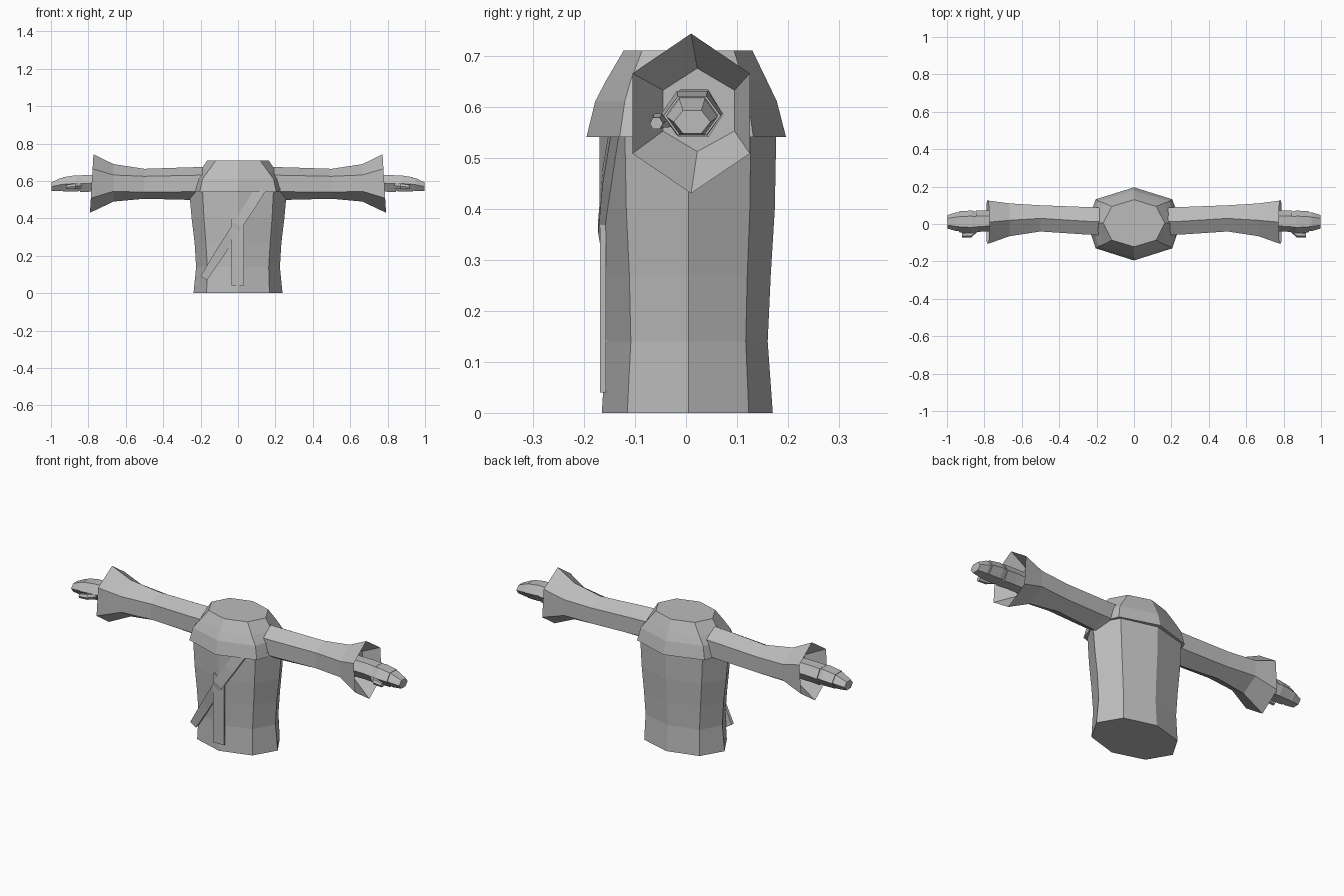
import bpy, bmesh, math
from mathutils import Vector

grey = bpy.data.materials.new("plain grey")
grey.diffuse_color = (0.5, 0.5, 0.5, 1)


def loft(name, rings, mirror=False):
    """Skin a list of equal-length point rings and cap both ends."""
    bm = bmesh.new()
    rows = [[bm.verts.new(p) for p in r] for r in rings]
    n = len(rows[0])
    for a, b in zip(rows, rows[1:]):
        for i in range(n):
            j = (i + 1) % n
            bm.faces.new((a[i], a[j], b[j], b[i]))
    bm.faces.new(rows[0])
    bm.faces.new(rows[-1])
    bmesh.ops.recalc_face_normals(bm, faces=bm.faces[:])
    me = bpy.data.meshes.new(name)
    bm.to_mesh(me)
    bm.free()
    me.materials.append(grey)
    ob = bpy.data.objects.new(name, me)
    bpy.context.collection.objects.link(ob)
    if mirror:
        ob.modifiers.new("other side", 'MIRROR').use_axis[0] = True
    return ob


def octagon(z, wide, corner_x, front, back, corner_f, corner_b, mid=0.005):
    """Eight-point body section with points at front, back and sides."""
    return [Vector(p) for p in (
        (0, front, z), (corner_x, corner_f, z), (wide, mid, z), (corner_x, corner_b, z),
        (0, back, z), (-corner_x, corner_b, z), (-wide, mid, z), (-corner_x, corner_f, z))]


def hexagon(x, yc, y0, y1, top, up, low, bot, slant=0):
    """Six-point sleeve section, points at top and bottom."""
    return [Vector((x + slant * (0.59 - z), y, z)) for y, z in
            ((yc, top), (y1, up), (y1, low), (yc, bot), (y0, low), (y0, up))]


# Torso
loft("torso", [
    octagon(0.00, 0.238, 0.168, -0.165, 0.170, -0.115, 0.123),
    octagon(0.14, 0.224, 0.164, -0.156, 0.160, -0.108, 0.117),
    octagon(0.27, 0.232, 0.172, -0.161, 0.166, -0.111, 0.120),
    octagon(0.40, 0.248, 0.182, -0.169, 0.174, -0.117, 0.125),
    octagon(0.56, 0.262, 0.190, -0.170, 0.177, -0.120, 0.127)])

# Shoulder cape
loft("shoulder_cape", [
    octagon(0.54, 0.250, 0.205, -0.195, 0.196, -0.130, 0.132),
    octagon(0.61, 0.228, 0.190, -0.178, 0.178, -0.120, 0.122),
    octagon(0.652, 0.203, 0.160, -0.156, 0.158, -0.108, 0.112),
    octagon(0.71, 0.165, 0.118, -0.122, 0.130, -0.086, 0.094)])

# Sleeves with flared, hollow cuffs
loft("sleeve", [
    hexagon(0.170, 0.012, -0.060, 0.088, 0.675, 0.632, 0.545, 0.497),
    hexagon(0.260, 0.015, -0.056, 0.091, 0.673, 0.630, 0.543, 0.499),
    hexagon(0.500, 0.030, -0.040, 0.100, 0.665, 0.625, 0.540, 0.505),
    hexagon(0.665, 0.020, -0.065, 0.110, 0.690, 0.632, 0.545, 0.490),
    hexagon(0.782, 0.010, -0.105, 0.125, 0.743, 0.665, 0.508, 0.430, 0.06),
    hexagon(0.690, 0.022, -0.045, 0.095, 0.675, 0.632, 0.552, 0.512)], mirror=True)


def hand_ring(x, yc, ry, zc, rz, n=6, turn=0.0):
    return [Vector((x, yc + ry * math.cos(turn + i * math.tau / n),
                    zc + rz * math.sin(turn + i * math.tau / n))) for i in range(n)]


# Wrist, palm and fingers
loft("wrist", [
    hand_ring(0.680, 0.016, 0.055, 0.588, 0.052),
    hand_ring(0.785, 0.016, 0.055, 0.588, 0.052),
    hand_ring(0.845, 0.015, 0.058, 0.585, 0.052)], mirror=True)
loft("palm", [
    hand_ring(0.815, 0.012, 0.048, 0.588, 0.046),
    hand_ring(0.870, 0.012, 0.060, 0.587, 0.050),
    hand_ring(0.935, 0.012, 0.056, 0.582, 0.044)], mirror=True)
loft("fingers", [
    hand_ring(0.910, 0.012, 0.050, 0.588, 0.040),
    hand_ring(0.950, 0.012, 0.050, 0.580, 0.040),
    hand_ring(0.998, 0.012, 0.036, 0.570, 0.026)], mirror=True)

# Thumb
loft("thumb", [
    hand_ring(0.835, -0.025, 0.016, 0.575, 0.016),
    hand_ring(0.870, -0.055, 0.016, 0.572, 0.016),
    hand_ring(0.920, -0.058, 0.013, 0.567, 0.013)], mirror=True)

# Hanging front strip
loft("front_strip", [[Vector((x, y, z)) for x, y in
                      ((-0.035, -0.157), (0.032, -0.157), (0.032, -0.168), (-0.035, -0.168))]
                     for z in (0.04, 0.37)]
     + [[Vector((x, y, 0.42)) for x, y in
         ((-0.032, -0.155), (-0.026, -0.155), (-0.026, -0.167), (-0.032, -0.167))]])


# Diagonal sash across the chest, ending in a loose flap
def sash_ring(x, z, y, half=0.025):
    dx, dz = 0.85 * half, -0.53 * half
    return [Vector(p) for p in (
        (x - dx, y, z - dz), (x + dx, y, z + dz),
        (x + dx, y + 0.018, z + dz), (x - dx, y + 0.018, z - dz))]


loft("sash", [
    sash_ring(-0.183, 0.080, -0.130, 0.020),
    sash_ring(-0.100, 0.210, -0.146),
    sash_ring(0.000, 0.365, -0.172),
    sash_ring(0.060, 0.460, -0.164, 0.028),
    sash_ring(0.120, 0.555, -0.148, 0.028)])
